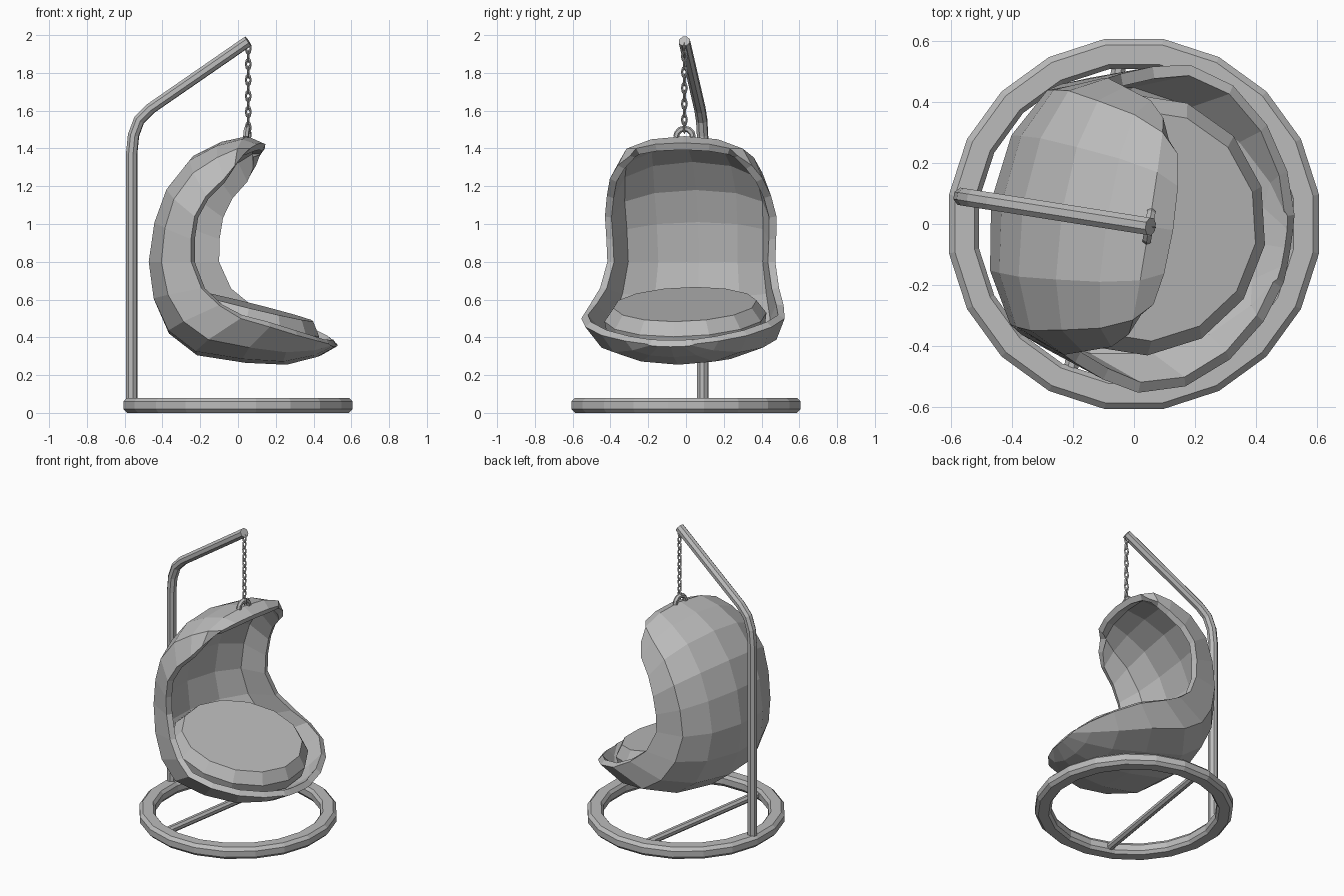
import bpy, bmesh, math
from mathutils import Matrix, Vector

if "Cube" in bpy.data.objects:
    bpy.data.objects.remove(bpy.data.objects["Cube"])

grey = bpy.data.materials.new("plain_grey")
grey.use_nodes = True
grey.diffuse_color = (0.5, 0.5, 0.5, 1)
grey.node_tree.nodes["Principled BSDF"].inputs["Base Color"].default_value = (0.5, 0.5, 0.5, 1)

# The whole chair is turned slightly on its stand
TURN = Matrix.Rotation(math.radians(-9), 4, "Z")


def finish(name, bm):
    bmesh.ops.recalc_face_normals(bm, faces=bm.faces)
    mesh = bpy.data.meshes.new(name)
    bm.to_mesh(mesh)
    bm.free()
    mesh.materials.append(grey)
    obj = bpy.data.objects.new(name, mesh)
    obj.matrix_world = TURN
    bpy.context.collection.objects.link(obj)
    return obj


def skin(bm, rows, wrap_row=False, wrap_col=False):
    """Join rows of points into quads; returns the vertex rows."""
    vs = [[bm.verts.new(p) for p in row] for row in rows]
    n, m = len(vs), len(vs[0])
    for i in range(n if wrap_row else n - 1):
        for j in range(m if wrap_col else m - 1):
            a, b = (i + 1) % n, (j + 1) % m
            bm.faces.new((vs[i][j], vs[i][b], vs[a][b], vs[a][j]))
    return vs


def lathe(bm, profile, sides, closed=False, matrix=None):
    """Revolve (radius, z) points about z; open profiles get end caps."""
    matrix = matrix or Matrix()
    rows = []
    for r, z in profile:
        angles = [math.tau * k / sides for k in range(sides)]
        rows.append([matrix @ Vector((r * math.cos(a), r * math.sin(a), z)) for a in angles])
    vs = skin(bm, rows, wrap_row=closed, wrap_col=True)
    if not closed:
        bm.faces.new(vs[0])
        bm.faces.new(vs[-1])


def tube(bm, path, radius, sides=8):
    """Tube along a path that bends within one plane."""
    pts = [Vector(p) for p in path]
    dirs = [(b - a).normalized() for a, b in zip(pts, pts[1:])]
    tangents = [dirs[0]] + [(a + b).normalized() for a, b in zip(dirs, dirs[1:])] + [dirs[-1]]
    flat = (pts[1] - pts[0]).cross(pts[-1] - pts[0])
    side = flat.normalized() if flat.length > 1e-6 else dirs[0].orthogonal().normalized()
    rows = []
    for p, t in zip(pts, tangents):
        up = t.cross(side)
        rows.append([p + radius * (side * math.cos(a) + up * math.sin(a))
                     for a in (math.tau * (k + 0.5) / sides for k in range(sides))])
    vs = skin(bm, rows, wrap_col=True)
    bm.faces.new(vs[0])
    bm.faces.new(vs[-1])


# Base ring
bm = bmesh.new()
lathe(bm, [(0.595, 0), (0.615, 0.02), (0.615, 0.06), (0.595, 0.08),
           (0.53, 0.08), (0.515, 0.06), (0.515, 0.02), (0.53, 0)], 20, closed=True)
finish("base_ring", bm)

# Crossbar inside the ring
bm = bmesh.new()
tube(bm, [(-0.13, -0.53, 0.04), (-0.13, 0.53, 0.04)], 0.025)
finish("base_crossbar", bm)

# Upright post with bent arm
bm = bmesh.new()
tube(bm, [(-0.57, 0, 0.03), (-0.57, 0, 1.37), (-0.56, 0, 1.47), (-0.53, 0, 1.55),
          (-0.47, 0, 1.61), (0.055, 0, 1.968)], 0.031)
finish("post_and_arm", bm)

# Shell: each station gives spine x, z and rim x, y, z
stations = [
    (0.13, 1.43, 0.07, 0.29, 1.36), (0.05, 1.465, 0.04, 0.36, 1.31),
    (-0.09, 1.435, -0.01, 0.41, 1.24), (-0.24, 1.36, -0.10, 0.44, 1.15),
    (-0.37, 1.20, -0.16, 0.46, 1.04), (-0.44, 1.02, -0.18, 0.455, 0.92),
    (-0.475, 0.80, -0.18, 0.45, 0.80), (-0.45, 0.60, -0.12, 0.48, 0.66),
    (-0.37, 0.42, -0.02, 0.52, 0.57), (-0.22, 0.305, 0.10, 0.545, 0.50),
    (0.04, 0.265, 0.25, 0.50, 0.455), (0.26, 0.255, 0.38, 0.39, 0.41),
    (0.42, 0.295, 0.47, 0.25, 0.38), (0.52, 0.35, 0.51, 0.13, 0.365)]
HALF = 3
rows = []
for sx, sz, rx, ry, rz in stations:
    row = []
    for k in range(-HALF, HALF + 1):
        a = math.pi / 2 * k / HALF
        c = max(math.cos(a), 0) ** 0.8
        row.append((rx + (sx - rx) * c, ry * math.sin(a), rz + (sz - rz) * c))
    rows.append(row)
bm = bmesh.new()
skin(bm, rows)
shell = finish("seat_shell", bm)
# Thicken towards the inside of the shell
middle = min(shell.data.polygons, key=lambda p: p.center.x)
thick = shell.modifiers.new("thickness", "SOLIDIFY")
thick.thickness = 0.04
thick.offset = -1 if middle.normal.x < 0 else 1

# Tilted seat cushion
bm = bmesh.new()
tilt = Matrix.Translation((0.035, 0, 0.575)) @ Matrix.Rotation(math.radians(14), 4, "Y")
lathe(bm, [(0.34, -0.19), (0.42, -0.14), (0.43, -0.07), (0.38, 0)], 14, matrix=tilt)
finish("seat_cushion", bm)

# Hanging loop on top of the shell
bm = bmesh.new()
arch = [math.pi * k / 6 for k in range(7)]
tube(bm, [(0.05, 0.045 * math.cos(a), 1.46 + 0.045 * math.sin(a)) for a in arch], 0.016, 6)
finish("hanging_loop", bm)

# Chain of alternating links
bm = bmesh.new()
LINKS, TOP, BOTTOM = 11, 1.93, 1.51
for i in range(LINKS):
    z = BOTTOM + (TOP - BOTTOM) * i / (LINKS - 1)
    place = (Matrix.Translation((0.055, 0, z)) @ Matrix.Rotation(math.pi / 2 * (i % 2), 4, "Z")
             @ Matrix.Diagonal((1, 1, 1.9, 1)) @ Matrix.Rotation(math.pi / 2, 4, "X"))
    ring = [(0.0125 + 0.006 * math.cos(a), 0.006 * math.sin(a))
            for a in (math.tau * k / 4 for k in range(4))]
    lathe(bm, ring, 8, closed=True, matrix=place)
finish("chain", bm)
